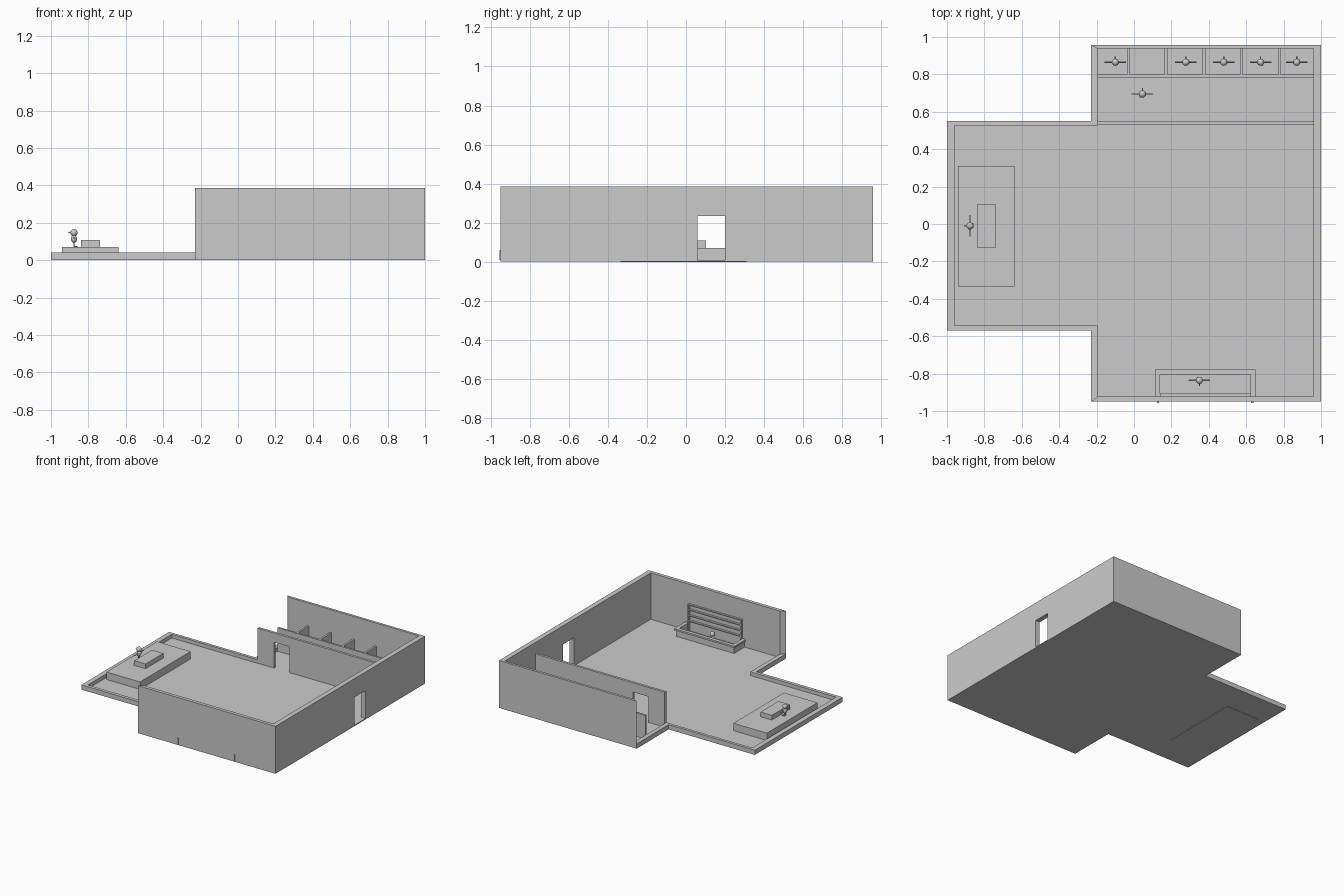
import bpy, bmesh, math
from mathutils import Matrix, Vector

if "Cube" in bpy.data.objects:
    bpy.data.objects.remove(bpy.data.objects["Cube"])


def finish(name, bm):
    bmesh.ops.recalc_face_normals(bm, faces=bm.faces[:])
    me = bpy.data.meshes.new(name)
    bm.to_mesh(me)
    bm.free()
    ob = bpy.data.objects.new(name, me)
    bpy.context.collection.objects.link(ob)
    return ob


def prism(name, pts, z0, z1):
    bm = bmesh.new()
    f = bm.faces.new([bm.verts.new((x, y, z0)) for x, y in pts])
    r = bmesh.ops.extrude_face_region(bm, geom=[f])
    vs = [v for v in r["geom"] if isinstance(v, bmesh.types.BMVert)]
    bmesh.ops.translate(bm, verts=vs, vec=(0, 0, z1 - z0))
    return finish(name, bm)


def box(name, x0, x1, y0, y1, z0, z1):
    return prism(name, [(x0, y0), (x1, y0), (x1, y1), (x0, y1)], z0, z1)


def cut(ob, cutter):
    m = ob.modifiers.new("opening", "BOOLEAN")
    m.operation = "DIFFERENCE"
    m.solver = "EXACT"
    m.object = cutter
    cutter.hide_render = True
    cutter.hide_set(True)
    bpy.context.view_layer.objects.active = ob
    bpy.ops.object.modifier_apply(modifier=m.name)
    bpy.data.objects.remove(cutter)


# Floor slab
prism("floor", [(-1, -.57), (-.23, -.57), (-.23, -.95), (1, -.95),
                (1, .957), (-.23, .957), (-.23, .55), (-1, .55)], .002, .01)

# Tall outer wall on three sides, with mitred ends and a side entrance
wall = prism("outer_wall", [(-.23, -.95), (1, -.95), (1, .957), (-.23, .957),
                            (-.195, .937), (.96, .937), (.96, -.922), (-.195, -.922)], .002, .385)
cut(wall, box("entrance_cutter", .9, 1.1, .06, .2, .01, .235))

# Low kerb around the open wing
prism("low_wall", [(-.23, -.95), (-.23, -.57), (-1, -.57), (-1, .55), (-.23, .55),
                   (-.23, .957), (-.195, .937), (-.195, .527), (-.96, .527),
                   (-.96, -.543), (-.195, -.543), (-.195, -.922)], .002, .04)

# Partition to the washroom corridor, with doorway
part = box("partition_wall", -.195, .96, .53, .55, .003, .293)
cut(part, box("doorway_cutter", -.05, .09, .4, .7, .01, .218))

# Stall fronts and dividers as one comb-shaped prism
comb = [(-.195, .783), (.96, .783), (.96, .798)]
for x in (.777, .575, .375, .172, -.03):
    comb += [(x + .008, .798), (x + .008, .937), (x - .008, .937), (x - .008, .798)]
comb += [(-.195, .798)]
prism("stalls", comb, .008, .2)

# Stage and desk
box("stage", -.94, -.64, -.335, .31, 0, .07)
box("stage_desk", -.84, -.738, -.125, .103, .07, .108)


# Bar counter: a U-shaped base and an overhanging top
def u_shape(name, x0, x1, y0, y1, t, z0, z1):
    prism(name, [(x0, y0), (x0, y1), (x1, y1), (x1, y0), (x1 - t, y0),
                 (x1 - t, y1 - t), (x0 + t, y1 - t), (x0 + t, y0)], z0, z1)


u_shape("bar_base", .122, .638, -.956, -.787, .012, .01, .06)
u_shape("bar_top", .112, .65, -.94, -.777, .028, .06, .074)

# Bar shelving on the wall
for x in (.14, .612):
    box("shelf_post", x, x + .01, -.925, -.906, .01, .23)
for z in (.09, .135, .18, .222):
    box("shelf_board", .15, .612, -.925, -.906, z, z + .008)


# Simple standing figures
def rod(bm, a, b, r):
    a, b = Vector(a), Vector(b)
    d = b - a
    m = Matrix.Translation((a + b) / 2) @ d.to_track_quat("Z", "Y").to_matrix().to_4x4()
    bmesh.ops.create_cone(bm, cap_ends=True, segments=8, radius1=r, radius2=r,
                          depth=d.length, matrix=m)


def figure(name, x, y, z, turn=0):
    bm = bmesh.new()
    ball = Matrix.Translation((0, 0, .077))
    bmesh.ops.create_uvsphere(bm, u_segments=16, v_segments=10, radius=.019, matrix=ball)
    body = Matrix.Translation((0, 0, .044)) @ Matrix.Diagonal((.02, .016, .022, 1))
    bmesh.ops.create_uvsphere(bm, u_segments=16, v_segments=10, radius=1, matrix=body)
    for s in (-1, 1):
        rod(bm, (s * .015, 0, .05), (s * .057, 0, .045), .0035)
        rod(bm, (s * .009, 0, .03), (s * .009, 0, 0), .0035)
        rod(bm, (s * .009, 0, .003), (s * .009, -.018, .003), .003)
    rod(bm, (0, .015, .082), (0, .03, .076), .003)
    ob = finish(name, bm)
    ob.location = (x, y, z)
    ob.rotation_euler.z = turn
    ob.select_set(True)
    bpy.context.view_layer.objects.active = ob
    bpy.ops.object.shade_smooth_by_angle(angle=math.radians(40))
    ob.select_set(False)


for x in (-.1, .277, .48, .677, .87):
    figure("stall_figure", x, .865, .01)
figure("waiting_figure", .045, .695, .01)
figure("bar_figure", .35, -.836, .01, math.pi)
figure("stage_figure", -.877, -.01, .07, math.pi / 2)
